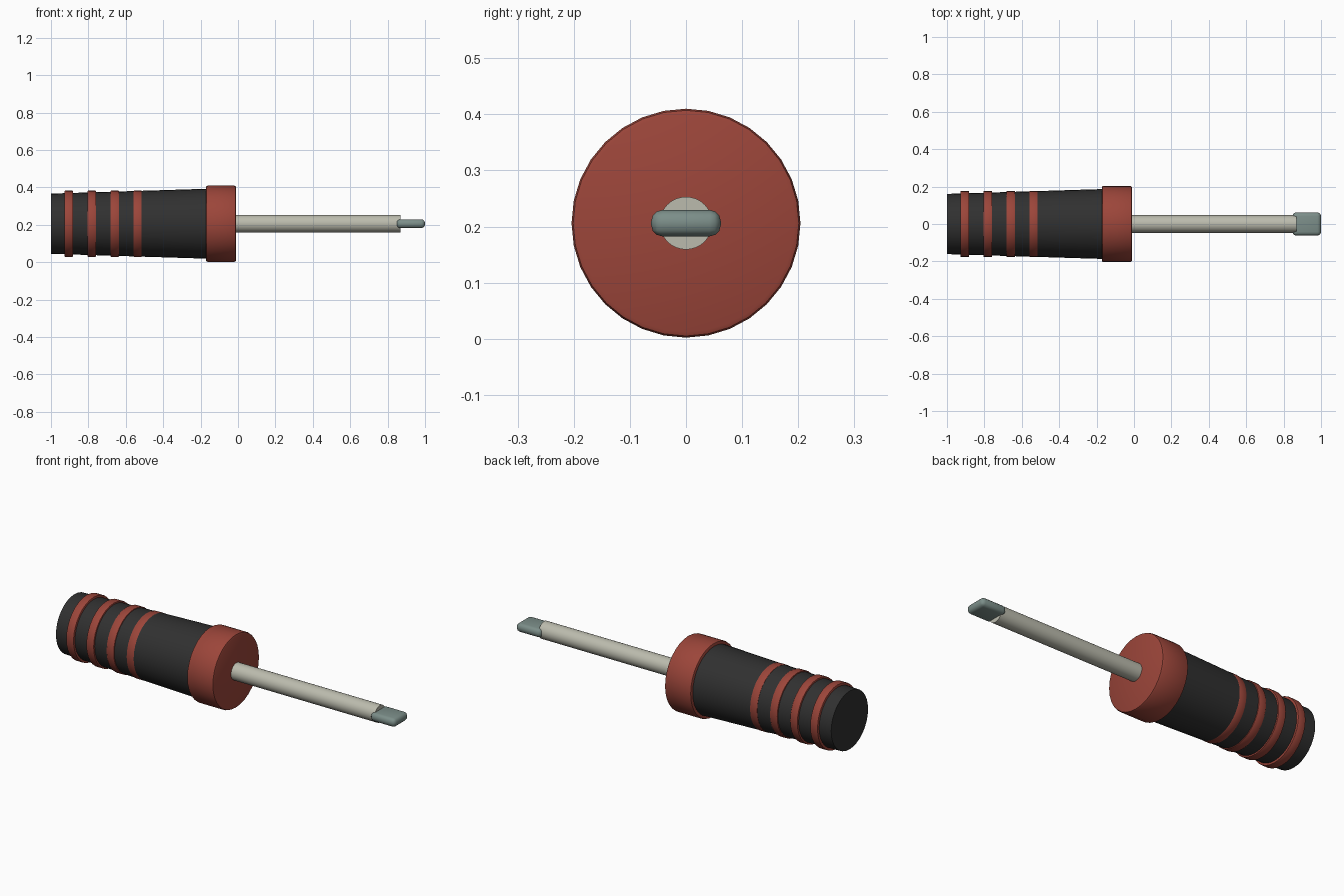
import bpy
from math import radians

cube = bpy.data.objects.get("Cube")
if cube:
    bpy.data.objects.remove(cube, do_unlink=True)

AXIS_Z = 0.206


def material(name, rgb):
    mat = bpy.data.materials.new(name)
    mat.use_nodes = True
    mat.diffuse_color = (*rgb, 1)
    mat.node_tree.nodes["Principled BSDF"].inputs["Base Color"].default_value = (*rgb, 1)
    return mat


RED = material("brick red", (0.33, 0.06, 0.042))
BLACK = material("charcoal", (0.03, 0.03, 0.03))
STEEL = material("pale steel", (0.5, 0.5, 0.42))
BLADE = material("grey green steel", (0.2, 0.27, 0.25))


def finish(name, mat, bevel=0, segments=2):
    """Name and colour the active object, round its edges and smooth its sides."""
    obj = bpy.context.object
    obj.name = name
    obj.data.materials.append(mat)
    if bevel:
        mod = obj.modifiers.new("rounded edges", "BEVEL")
        mod.width = bevel
        mod.segments = segments
        mod.limit_method = "ANGLE"
        mod.angle_limit = radians(40)
        bpy.ops.object.modifier_apply(modifier=mod.name)
    bpy.ops.object.shade_smooth_by_angle(angle=radians(30))
    return obj


def rod(name, x0, x1, r0, r1, mat, bevel=0):
    """Round, optionally tapered, part lying along the x axis."""
    bpy.ops.mesh.primitive_cone_add(
        vertices=32, radius1=r0, radius2=r1, depth=x1 - x0,
        location=((x0 + x1) / 2, 0, AXIS_Z), rotation=(0, radians(90), 0))
    return finish(name, mat, bevel)


# Tapered grip and the wide collar at its front
rod("grip", -1.0, -0.16, 0.161, 0.187, BLACK)
rod("collar", -0.172, -0.01, 0.204, 0.204, RED, 0.01)

# Raised bands around the rear of the grip
for i in range(4):
    start = -0.928 + i * 0.123
    rod(f"grip_band_{i + 1}", start, start + 0.047, 0.177, 0.177, RED, 0.005)

# Shaft and flat rounded blade
rod("shaft", -0.05, 0.868, 0.047, 0.047, STEEL)
bpy.ops.mesh.primitive_cube_add(size=1, location=(0.924, 0, AXIS_Z))
bpy.context.object.scale = (0.152, 0.124, 0.047)
bpy.ops.object.transform_apply(location=False, rotation=False, scale=True)
finish("blade_tip", BLADE, 0.02, 3)
